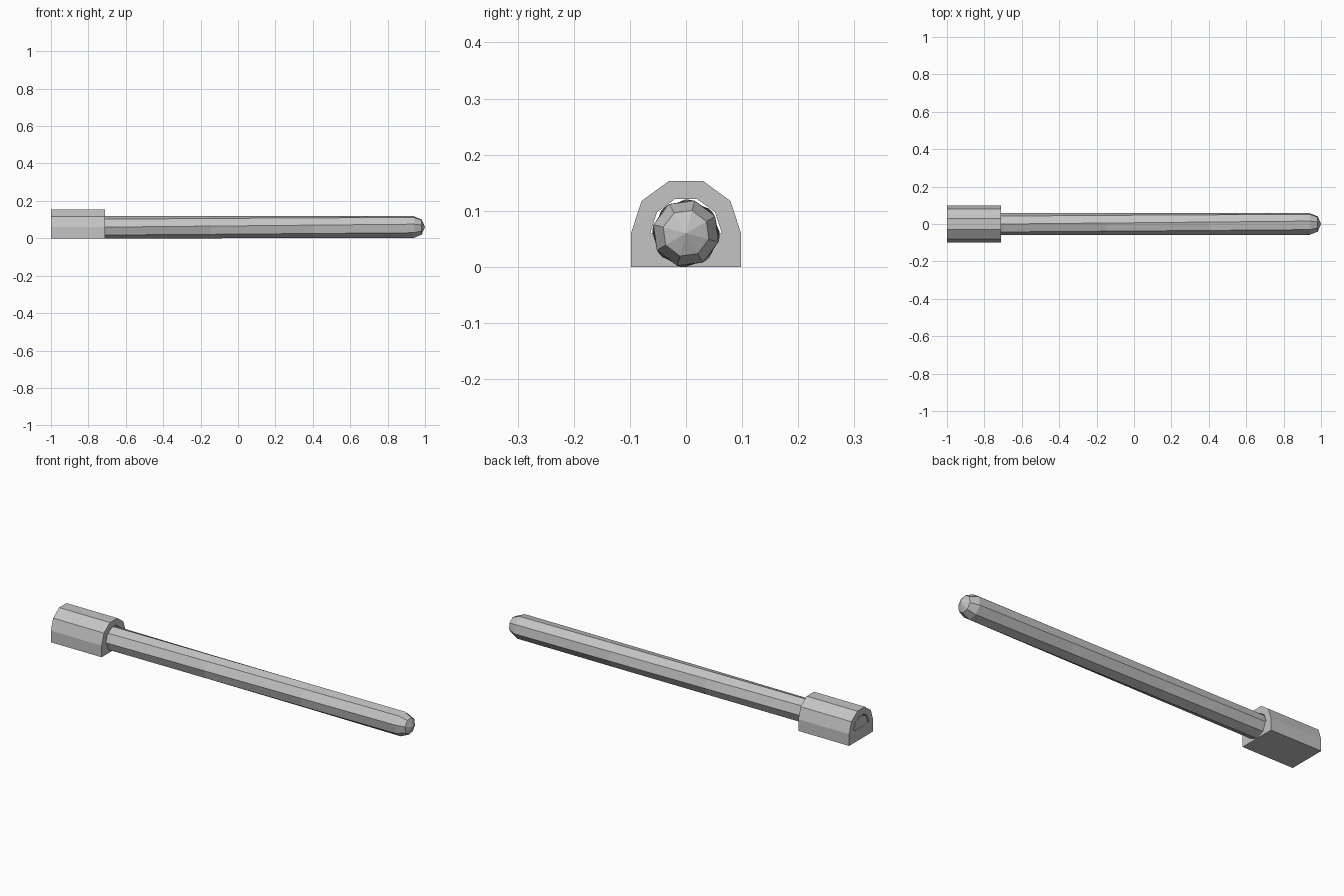
import bpy, bmesh
from math import sin, cos, radians

cube = bpy.data.objects.get("Cube")
if cube:
    bpy.data.objects.remove(cube, do_unlink=True)

grey = bpy.data.materials.new("plain grey")
grey.use_nodes = True
colour = (0.55, 0.55, 0.55, 1)
grey.diffuse_color = colour
grey.node_tree.nodes["Principled BSDF"].inputs["Base Color"].default_value = colour

AXIS_Z = 0.06


def finish(name, bm):
    bmesh.ops.recalc_face_normals(bm, faces=bm.faces)
    mesh = bpy.data.meshes.new(name)
    bm.to_mesh(mesh)
    bm.free()
    mesh.materials.append(grey)
    bpy.context.collection.objects.link(bpy.data.objects.new(name, mesh))


def arc(bm, x, radius, angles):
    return [bm.verts.new((x, radius * cos(radians(a)),
                          AXIS_Z + radius * sin(radians(a)))) for a in angles]


# Arched sleeve: half-decagon vault over a solid base, open from end to end
bm = bmesh.new()
angles = range(0, 181, 36)
outer = arc(bm, -1, 0.098, angles)
inner = arc(bm, -1, 0.064, angles)
for i in range(len(outer) - 1):
    bm.faces.new((outer[i], outer[i + 1], inner[i + 1], inner[i]))
feet = [bm.verts.new((-1, y, 0)) for y in (-0.098, 0.098)]
bm.faces.new((outer[-1], feet[0], feet[1], outer[0], inner[0], inner[-1]))
ends = bmesh.ops.extrude_face_region(bm, geom=bm.faces[:], use_keep_orig=True)
moved = [v for v in ends["geom"] if isinstance(v, bmesh.types.BMVert)]
bmesh.ops.translate(bm, verts=moved, vec=(0.29, 0, 0))
finish("sleeve", bm)

# Eight-sided rod, twisted slightly along its length, with a domed tip
bm = bmesh.new()
stations = [(-0.999, 0.06, 92)]
stations += [(x, 0.06, 90 - 15 * (x + 0.7) / 1.64) for x in (-0.7, -0.15, 0.4, 0.94)]
stations.append((0.982, 0.042, 75))
rings = [arc(bm, x, r, [turn + 45 * k for k in range(8)]) for x, r, turn in stations]
for a, b in zip(rings, rings[1:]):
    for k in range(8):
        n = (k + 1) % 8
        bm.faces.new((a[k], a[n], b[n], b[k]))
bm.faces.new(rings[0])
tip = bm.verts.new((1, 0, AXIS_Z))
for k in range(8):
    bm.faces.new((rings[-1][k], rings[-1][(k + 1) % 8], tip))
finish("rod", bm)
